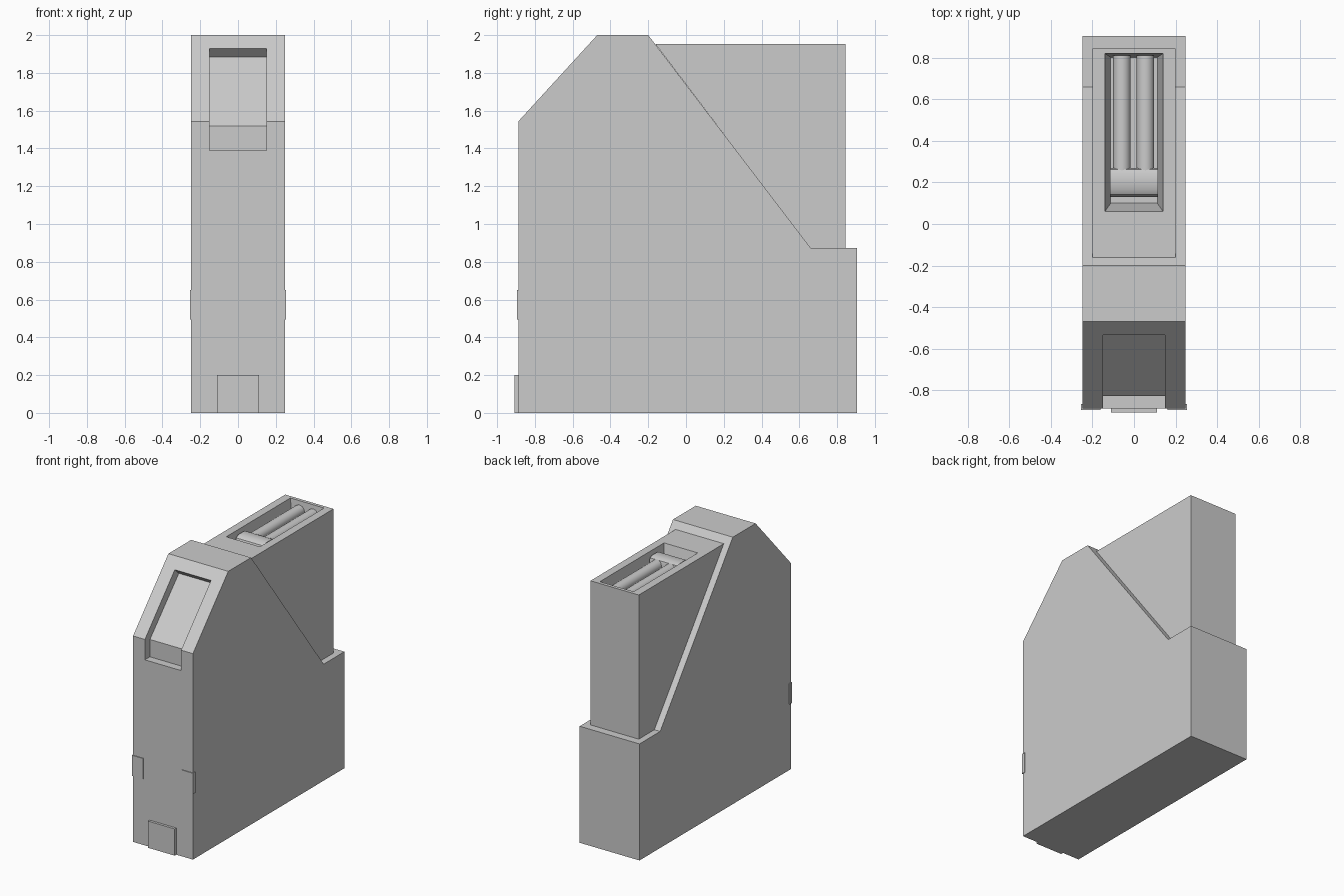
import bpy, bmesh
from math import pi
from mathutils import Matrix

if "Cube" in bpy.data.objects:
    bpy.data.objects.remove(bpy.data.objects["Cube"])


def make_object(name, bm):
    bmesh.ops.recalc_face_normals(bm, faces=bm.faces[:])
    mesh = bpy.data.meshes.new(name)
    bm.to_mesh(mesh)
    bm.free()
    ob = bpy.data.objects.new(name, mesh)
    bpy.context.collection.objects.link(ob)
    return ob


def loft(name, loop_a, loop_b):
    """Closed solid between two matching point loops."""
    bm = bmesh.new()
    a = [bm.verts.new(p) for p in loop_a]
    b = [bm.verts.new(p) for p in loop_b]
    bm.faces.new(a)
    bm.faces.new(b[::-1])
    for i in range(len(a)):
        j = (i + 1) % len(a)
        bm.faces.new((a[i], b[i], b[j], a[j]))
    return make_object(name, bm)


def side_profile(name, half_width, points):
    """Extrude a (y, z) outline symmetrically along x."""
    return loft(name, [(-half_width, y, z) for y, z in points],
                [(half_width, y, z) for y, z in points])


def rect(hx, y0, y1, z):
    return [(-hx, y0, z), (hx, y0, z), (hx, y1, z), (-hx, y1, z)]


def box(name, x0, x1, y0, y1, z0, z1):
    loops = [[(x0, y0, z), (x1, y0, z), (x1, y1, z), (x0, y1, z)] for z in (z0, z1)]
    return loft(name, *loops)


def cut(ob, cutter):
    mod = ob.modifiers.new("cut", 'BOOLEAN')
    mod.object = cutter
    mod.operation = 'DIFFERENCE'
    mod.solver = 'EXACT'
    bpy.context.view_layer.objects.active = ob
    bpy.ops.object.modifier_apply(modifier=mod.name)
    bpy.data.objects.remove(cutter, do_unlink=True)


def smooth(ob):
    bpy.ops.object.select_all(action='DESELECT')
    ob.select_set(True)
    bpy.context.view_layer.objects.active = ob
    bpy.ops.object.shade_smooth_by_angle()


# Outer shell with a recessed window in its sloping front
shell = side_profile("outer_shell", 0.248, [
    (-0.888, 0), (-0.888, 1.543), (-0.47, 2.0), (-0.20, 2.0),
    (0.66, 0.873), (0.905, 0.873), (0.905, 0)])
cut(shell, side_profile("window_cutter", 0.15, [
    (-0.534, 1.93), (-0.486, 1.885), (-0.828, 1.52), (-0.828, 1.39),
    (-1.0, 1.39), (-1.0, 1.72), (-0.682, 2.065)]))

# Inner case with a tapered opening in the top
case = side_profile("inner_case", 0.20, [
    (-0.162, 1.953), (0.845, 1.953), (0.845, 0.87), (0.66, 0.87)])
cut(case, loft("opening_cutter", rect(0.14, 0.06, 0.82, 1.954),
               rect(0.112, 0.10, 0.802, 1.80)))

# Two guide rods lying in the opening
for side, x in (("left", -0.058), ("right", 0.055)):
    bm = bmesh.new()
    bmesh.ops.create_cone(bm, cap_ends=True, segments=24, radius1=0.042,
                          radius2=0.042, depth=0.60,
                          matrix=Matrix.Translation((x, 0.51, 1.885))
                          @ Matrix.Rotation(pi / 2, 4, 'X'))
    smooth(make_object(side + "_rod", bm))

# Slider block with a rounded top at the front of the rods
slider = side_profile("slider", 0.115, [
    (0.13, 1.80), (0.13, 1.89), (0.142, 1.92), (0.168, 1.935),
    (0.24, 1.935), (0.262, 1.925), (0.27, 1.90), (0.27, 1.80)])
smooth(slider)

# Small raised tab at the foot of the front
box("foot_tab", -0.11, 0.11, -0.907, -0.88, 0, 0.20)

# Corner clips wrapping the front edges
for side, s in (("left", -1), ("right", 1)):
    x0, x1 = sorted((s * 0.16, s * 0.254))
    box(side + "_corner_clip", x0, x1, -0.894, -0.866, 0.495, 0.65)
